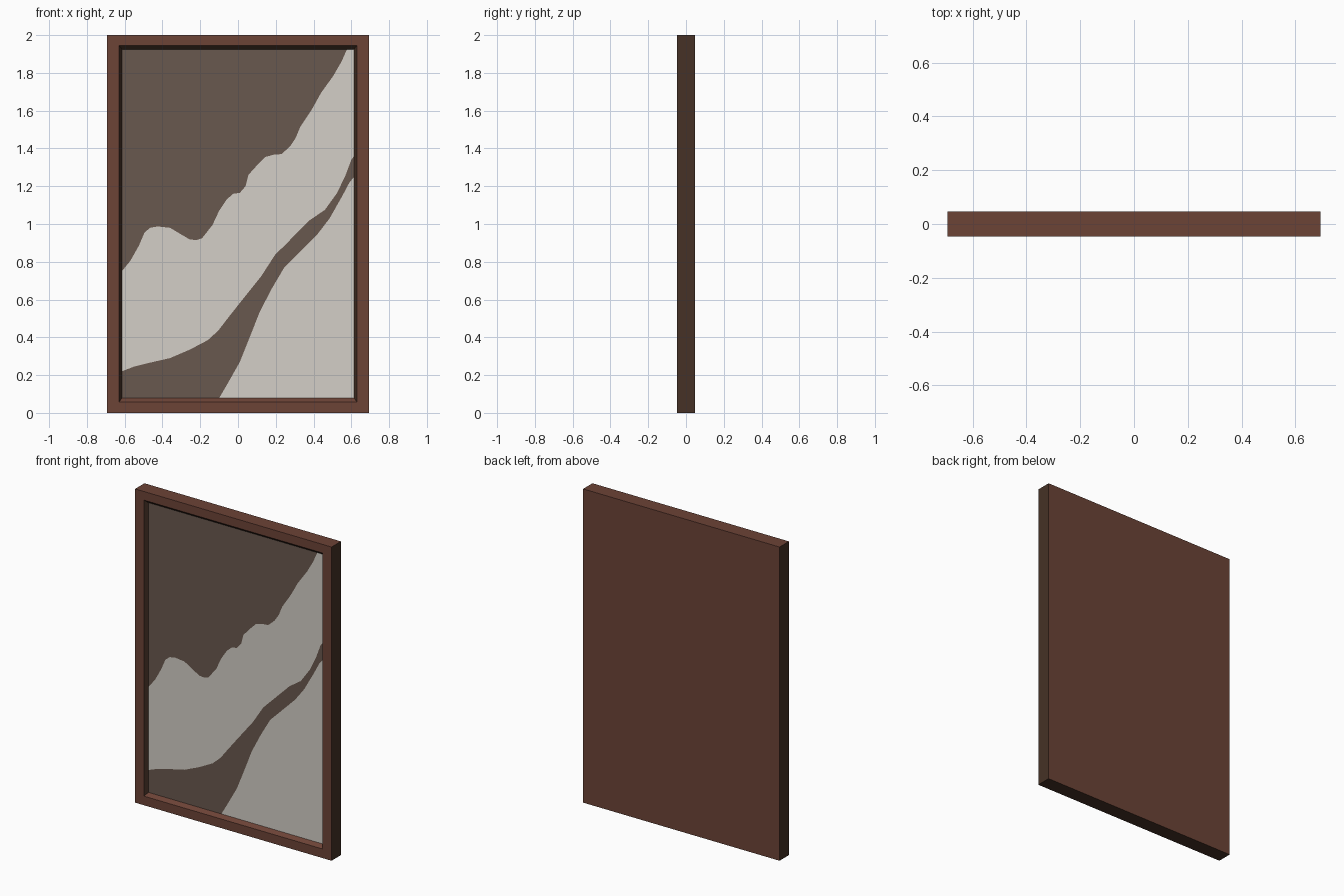
import bpy, bmesh

if "Cube" in bpy.data.objects:
    bpy.data.objects.remove(bpy.data.objects["Cube"])

W, H, D = 0.693, 2.0, 0.047          # half width, height, half depth
PX, PZ0, PZ1 = 0.615, 0.078, 1.925   # visible picture area
PY = -D + 0.022                      # picture depth


def material(name, rgb):
    m = bpy.data.materials.new(name)
    m.diffuse_color = (*rgb, 1.0)
    m.use_nodes = True
    m.node_tree.nodes["Principled BSDF"].inputs["Base Color"].default_value = m.diffuse_color
    return m


wood = material("red brown wood", (0.150, 0.056, 0.037))
dark = material("dark brown edge", (0.061, 0.031, 0.019))
ground = material("taupe paint", (0.141, 0.098, 0.078))
cream = material("pale cream paint", (0.658, 0.624, 0.571))


def finish(bm, name, mats):
    me = bpy.data.meshes.new(name)
    bm.to_mesh(me)
    bm.free()
    for m in mats:
        me.materials.append(m)
    ob = bpy.data.objects.new(name, me)
    bpy.context.collection.objects.link(ob)
    return ob


# Frame: nested rectangles bridged from the back, round the front, into the bevelled lip
bm = bmesh.new()


def rect(hx, z0, z1, y):
    return [bm.verts.new((x, y, z)) for x, z in
            ((-hx, z0), (hx, z0), (hx, z1), (-hx, z1))]


loops = [rect(W, 0, H, D), rect(W, 0, H, -D),
         rect(0.629, 0.058, 1.945, -D), rect(PX, PZ0, PZ1, PY)]
bm.faces.new(loops[0][::-1])
for a, b in zip(loops, loops[1:]):
    for i in range(4):
        j = (i + 1) % 4
        bm.faces.new((a[i], a[j], b[j], b[i]))
bm.normal_update()
# front, back and upward faces are wood; sides and undersides are darker
for f in bm.faces:
    n = f.normal
    f.material_index = 0 if abs(n.y) > 0.95 or n.z > 0.3 else 1
finish(bm, "picture_frame", [wood, dark])

# Painted panel: three outlines divide it into alternating taupe and cream areas
ridge = [(-.615, .75), (-.57, .805), (-.525, .885), (-.495, .955), (-.465, .98),
         (-.425, .987), (-.36, .98), (-.31, .95), (-.255, .918), (-.22, .915), (-.19, .925),
         (-.135, .995), (-.10, 1.07), (-.06, 1.13), (-.025, 1.16), (.01, 1.165),
         (.04, 1.20), (.055, 1.26), (.10, 1.31), (.145, 1.355), (.19, 1.367),
         (.23, 1.37), (.275, 1.41), (.305, 1.455), (.33, 1.515), (.39, 1.605),
         (.44, 1.695), (.505, 1.785), (.548, 1.86), (.577, PZ1)]
band = [(-.615, .22), (-.55, .245), (-.47, .265), (-.36, .29), (-.255, .335),
        (-.16, .385), (-.105, .435), (-.055, .50), (.02, .595), (.124, .725),
        (.195, .835), (.275, .915), (.38, 1.02), (.46, 1.075), (.525, 1.165),
        (.57, 1.26), (.60, 1.34), (.615, 1.36)]
slope = [(-.10, PZ0), (-.055, .155), (.01, .27), (.06, .395), (.115, .535),
         (.18, .66), (.245, .77), (.325, .85), (.42, .945), (.485, 1.03),
         (.553, 1.15), (.59, 1.22), (.615, 1.25)]


def height(curve, x):
    if x <= curve[0][0]:
        return curve[0][1]
    for (x0, z0), (x1, z1) in zip(curve, curve[1:]):
        if x <= x1:
            return z0 + (z1 - z0) * (x - x0) / (x1 - x0)
    return curve[-1][1]


bm = bmesh.new()
xs = sorted({p[0] for c in (ridge, band, slope) for p in c})
for xa, xb in zip(xs, xs[1:]):
    za, zb = ([PZ0] + [height(c, x) for c in (slope, band, ridge)] + [PZ1]
              for x in (xa, xb))
    for k in range(4):
        pts = [(xa, za[k]), (xb, zb[k]), (xb, zb[k + 1]), (xa, za[k + 1])]
        pts = [p for i, p in enumerate(pts) if p != pts[i - 1]]
        if len(pts) < 3:
            continue
        f = bm.faces.new([bm.verts.new((x, PY, z)) for x, z in pts])
        f.material_index = 1 if k in (0, 2) else 0
bmesh.ops.remove_doubles(bm, verts=bm.verts[:], dist=1e-5)
finish(bm, "painted_panel", [ground, cream])
